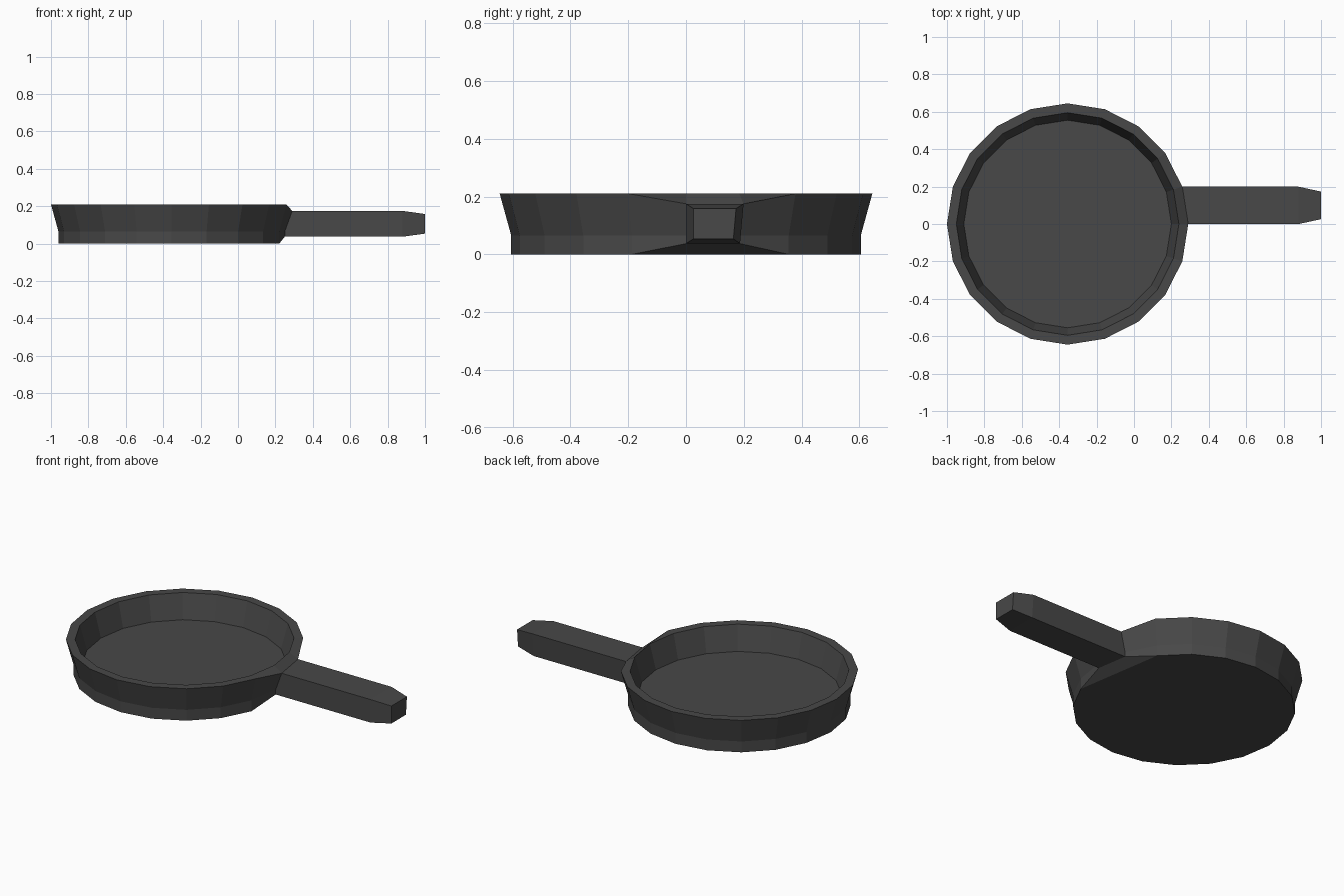
import bpy, bmesh, math

if "Cube" in bpy.data.objects:
    bpy.data.objects.remove(bpy.data.objects["Cube"])

SIDES = 20
CENTRE_X = -0.355

iron = bpy.data.materials.new("dark grey iron")
iron.diffuse_color = (0.065, 0.065, 0.065, 1)
iron.use_nodes = True
iron.node_tree.nodes["Principled BSDF"].inputs["Base Color"].default_value = iron.diffuse_color

bm = bmesh.new()


def ring(radius, z):
    return [bm.verts.new((CENTRE_X + radius * math.cos(2 * math.pi * i / SIDES),
                          radius * math.sin(2 * math.pi * i / SIDES), z))
            for i in range(SIDES)]


# Pan wall rings, from the underside up, over the rim and down to the floor
base = ring(0.605, 0.0)
mid = ring(0.605, 0.065)
rim = ring(0.645, 0.21)
inner = ring(0.595, 0.21)
floor = ring(0.555, 0.065)

# The side that carries the handle is squeezed to the handle's height
for i in (0, 1):
    base[i].co.z = 0.037
    rim[i].co.z = 0.175

for low, high in ((base, mid), (mid, rim), (rim, inner), (inner, floor)):
    for i in range(SIDES):
        if i == 0 and high in (mid, rim):
            continue  # opening where the handle joins
        j = (i + 1) % SIDES
        bm.faces.new((low[i], low[j], high[j], high[i]))

# Cooking floor, underside, and the sloped part of the underside by the handle
bm.faces.new(floor)
bm.faces.new(base[2:][::-1])
bm.faces.new((base[-1], base[2], base[1], base[0]))

# Handle: straight run from the squeezed side
root = [base[0], base[1], rim[1], rim[0]]
end = [bm.verts.new((0.88, v.co.y, v.co.z)) for v in root]
bm.faces.new((root[0], root[1], end[1], end[0]))
bm.faces.new((root[1], mid[1], root[2], end[2], end[1]))
bm.faces.new((root[2], root[3], end[3], end[2]))
bm.faces.new((root[3], mid[0], root[0], end[0], end[3]))

# Tapered handle tip
cy, cz = 0.099, 0.106
tip = [bm.verts.new((1.0, cy + (v.co.y - cy) * 0.74, cz + (v.co.z - cz) * 0.76))
       for v in end]
for i in range(4):
    j = (i + 1) % 4
    bm.faces.new((end[i], end[j], tip[j], tip[i]))
bm.faces.new(tip)

bmesh.ops.recalc_face_normals(bm, faces=bm.faces)
mesh = bpy.data.meshes.new("frying_pan")
bm.to_mesh(mesh)
bm.free()
mesh.materials.append(iron)
pan = bpy.data.objects.new("frying_pan", mesh)
bpy.context.collection.objects.link(pan)
